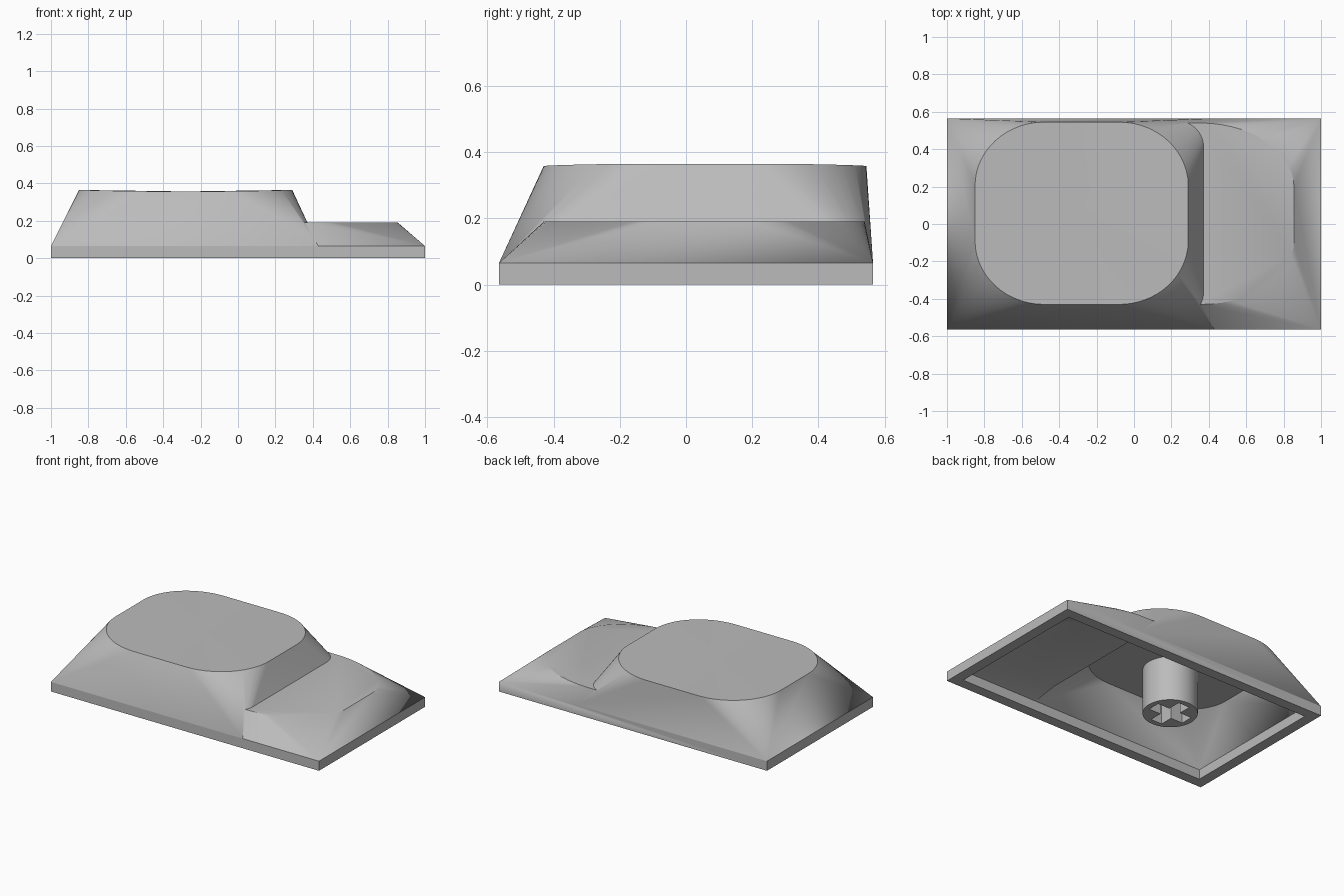
import bpy, bmesh
from math import cos, sin, pi, radians

cube = bpy.data.objects.get("Cube")
if cube:
    bpy.data.objects.remove(cube, do_unlink=True)

grey = bpy.data.materials.new("plain grey")
grey.use_nodes = True
grey.diffuse_color = (0.5, 0.5, 0.5, 1)
grey.node_tree.nodes["Principled BSDF"].inputs["Base Color"].default_value = (0.5, 0.5, 0.5, 1)


def finish(bm, name):
    bmesh.ops.recalc_face_normals(bm, faces=bm.faces)
    mesh = bpy.data.meshes.new(name)
    bm.to_mesh(mesh)
    bm.free()
    obj = bpy.data.objects.new(name, mesh)
    bpy.context.collection.objects.link(obj)
    mesh.materials.append(grey)
    return obj


def frustum(name, base, top, radii, z_levels, z_top, dish=0.0, steps=14):
    """Loft a rectangle (x0, x1, y0, y1) up to a round-cornered one."""
    bm = bmesh.new()
    x0, x1, y0, y1 = base
    corners = [(x1, y1), (x0, y1), (x0, y0), (x1, y0)]
    rings = [[bm.verts.new((x, y, z)) for x, y in corners] for z in z_levels]
    bm.faces.new(rings[0])
    for low, high in zip(rings, rings[1:]):
        for i in range(4):
            j = (i + 1) % 4
            bm.faces.new((low[i], low[j], high[j], high[i]))
    # one elliptical arc above every corner of the base
    tx0, tx1, ty0, ty1 = top
    rx, ry = radii
    mid_x, half = (tx0 + tx1) / 2, (tx1 - tx0) / 2
    centres = [(tx1 - rx, ty1 - ry), (tx0 + rx, ty1 - ry),
               (tx0 + rx, ty0 + ry), (tx1 - rx, ty0 + ry)]
    arcs = []
    for i, (cx, cy) in enumerate(centres):
        arc = []
        for s in range(steps + 1):
            a = (i + s / steps) * pi / 2
            x, y = cx + rx * cos(a), cy + ry * sin(a)
            arc.append(bm.verts.new((x, y, z_top - dish * (1 - ((x - mid_x) / half) ** 2))))
        arcs.append(arc)
    foot = rings[-1]
    for i in range(4):
        j = (i + 1) % 4
        for a, b in zip(arcs[i], arcs[i][1:]):
            bm.faces.new((foot[i], b, a))
        bm.faces.new((foot[i], foot[j], arcs[j][0], arcs[i][-1]))
    # top surface, slightly hollow when dished
    loop = [v for arc in arcs for v in arc]
    if dish:
        hub = bm.verts.new((mid_x, (ty0 + ty1) / 2, z_top - dish))
        for a, b in zip(loop, loop[1:] + loop[:1]):
            bm.faces.new((a, b, hub))
    else:
        bm.faces.new(loop)
    return finish(bm, name)


def box(name, size, centre):
    bm = bmesh.new()
    bmesh.ops.create_cube(bm, size=1)
    bmesh.ops.scale(bm, vec=size, verts=bm.verts)
    bmesh.ops.translate(bm, vec=centre, verts=bm.verts)
    return finish(bm, name)


def combine(target, other, operation):
    mod = target.modifiers.new(other.name, 'BOOLEAN')
    mod.operation, mod.solver, mod.object = operation, 'EXACT', other
    bpy.context.view_layer.objects.active = target
    bpy.ops.object.modifier_apply(modifier=mod.name)
    bpy.data.objects.remove(other, do_unlink=True)


def smooth(obj):
    bpy.ops.object.select_all(action='DESELECT')
    obj.select_set(True)
    bpy.context.view_layer.objects.active = obj
    bpy.ops.object.shade_smooth_by_angle(angle=radians(25))


# Outer shell: low step over the full base, raised part on one side
W, D, RIM, WALL = 1.0, 0.565, 0.065, 0.07
shell = frustum("cap_shell", (-W, W, -D, D), (-0.4, 0.855, -0.43, 0.54),
                (0.5, 0.34), (0, RIM), 0.19)
raised = frustum("raised_part", (-W, 0.43, -D, D), (-0.85, 0.29, -0.43, 0.545),
                 (0.37, 0.34), (RIM - 0.001, RIM), 0.365, dish=0.008)
combine(shell, raised, 'UNION')

# Hollow underside follows the outside
t = WALL
step_hollow = frustum("step_hollow", (-W + t, W - t, -D + t, D - t),
                      (-0.33, 0.785, -0.36, 0.47), (0.44, 0.29), (-0.1, RIM), 0.12)
combine(shell, step_hollow, 'DIFFERENCE')
main_hollow = frustum("main_hollow", (-W + t, 0.36, -D + t, D - t),
                      (-0.78, 0.22, -0.36, 0.475), (0.32, 0.29), (-0.1, RIM), 0.3)
combine(shell, main_hollow, 'DIFFERENCE')
smooth(shell)

# Mounting stem with a cross-shaped socket
STEM_X = -0.285
bm = bmesh.new()
bmesh.ops.create_cone(bm, cap_ends=True, segments=48, radius1=0.167, radius2=0.167, depth=0.32)
bmesh.ops.translate(bm, vec=(STEM_X, 0, 0.16), verts=bm.verts)
stem = finish(bm, "mounting_stem")
for size in ((0.26, 0.083, 0.48), (0.083, 0.26, 0.48)):
    combine(stem, box("socket_slot", size, (STEM_X, 0, 0)), 'DIFFERENCE')
smooth(stem)
